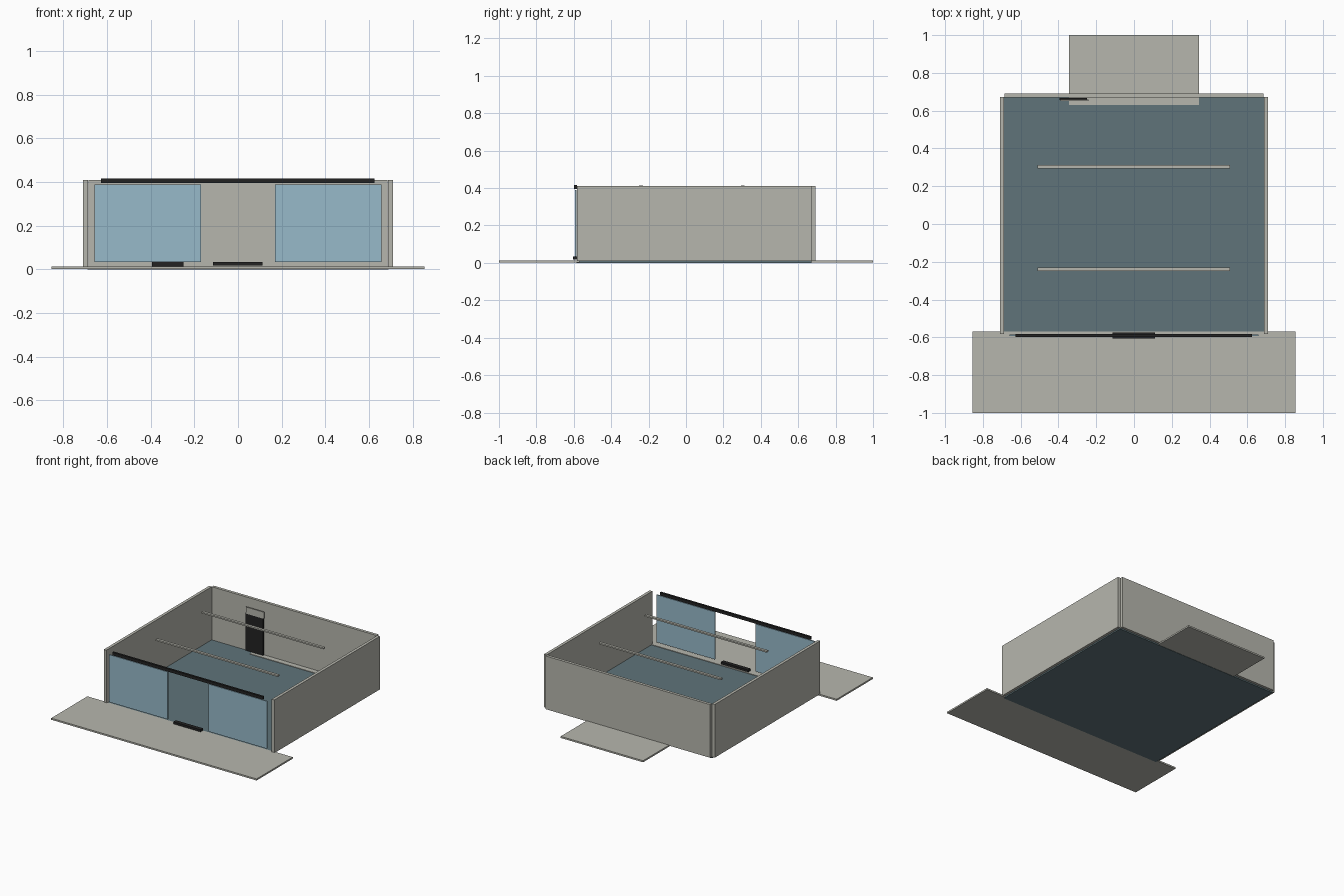
import bpy

cube = bpy.data.objects.get("Cube")
if cube:
    bpy.data.objects.remove(cube, do_unlink=True)


def material(name, rgb):
    m = bpy.data.materials.new(name)
    m.use_nodes = True
    colour = (*rgb, 1)
    m.diffuse_color = colour
    m.node_tree.nodes["Principled BSDF"].inputs["Base Color"].default_value = colour
    return m


STONE = material("warm grey", (0.47, 0.47, 0.42))
GLASS = material("pale blue", (0.31, 0.49, 0.59))
FLOOR = material("slate blue", (0.115, 0.175, 0.195))
BLACK = material("charcoal", (0.016, 0.016, 0.016))


def box(name, x, y, z, mat):
    """Box spanning the given (min, max) ranges."""
    verts = [(a, b, c) for a in x for b in y for c in z]
    faces = [(0, 1, 3, 2), (4, 6, 7, 5), (0, 4, 5, 1),
             (2, 3, 7, 6), (0, 2, 6, 4), (1, 5, 7, 3)]
    mesh = bpy.data.meshes.new(name)
    mesh.from_pydata(verts, [], faces)
    mesh.materials.append(mat)
    obj = bpy.data.objects.new(name, mesh)
    bpy.context.collection.objects.link(obj)
    return obj


# Floor and paving slabs
box("floor", (-0.69, 0.69), (-0.585, 0.672), (0, 0.01), FLOOR)
box("front_pavement", (-0.855, 0.855), (-1, -0.57), (0.002, 0.014), STONE)
box("back_pavement", (-0.343, 0.343), (0.63, 1), (0.002, 0.014), STONE)

# Walls, with the side walls and glazing mirrored
box("back_wall", (-0.686, 0.686), (0.67, 0.692), (0.01, 0.41), STONE)
for side, s in (("left", 1), ("right", -1)):
    box(side + "_wall", sorted((s * 0.688, s * 0.71)), (-0.582, 0.672), (0.01, 0.41), STONE)
    box(side + "_window", sorted((s * 0.17, s * 0.658)), (-0.594, -0.586), (0.033, 0.39), GLASS)

# Black trim over and under the entrance
box("header_rail", (-0.628, 0.625), (-0.598, -0.582), (0.395, 0.417), BLACK)
box("door_sill", (-0.115, 0.112), (-0.605, -0.575), (0.018, 0.034), BLACK)

# Ceiling bars
for name, y in (("front_ceiling_bar", -0.24), ("back_ceiling_bar", 0.303)):
    box(name, (-0.51, 0.507), (y - 0.01, y + 0.01), (0.402, 0.413), STONE)

# Rear door with blank sign plate above it
box("rear_door", (-0.395, -0.25), (0.656, 0.667), (0.014, 0.3), BLACK)
box("sign_plate", (-0.39, -0.24), (0.65, 0.658), (0.295, 0.345), STONE)
